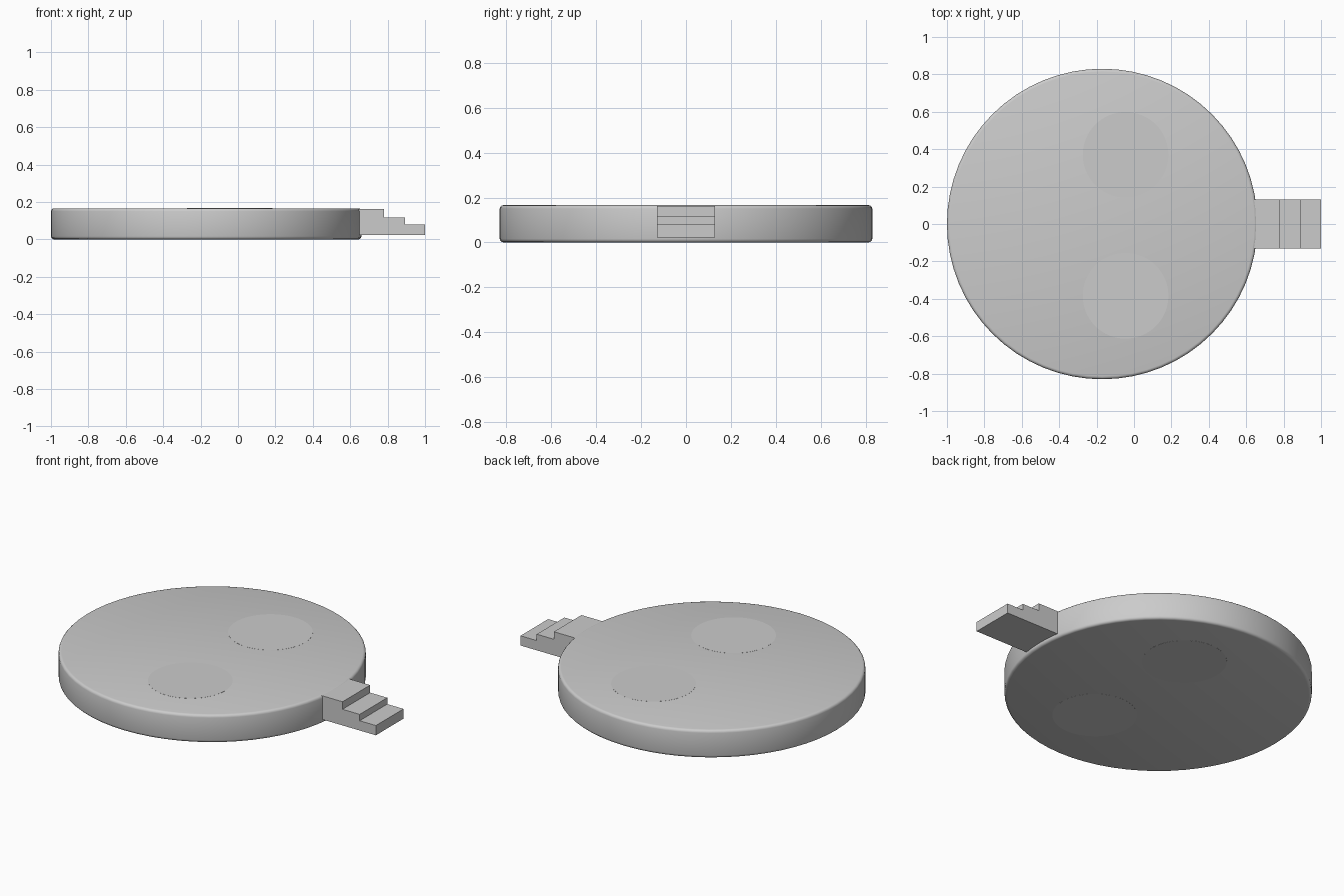
import bpy, bmesh, math

if "Cube" in bpy.data.objects:
    bpy.data.objects.remove(bpy.data.objects["Cube"])

CX, R, H = -0.17, 0.83, 0.166


def finish(name, bm, mat=None, angle=None):
    bmesh.ops.recalc_face_normals(bm, faces=bm.faces)
    me = bpy.data.meshes.new(name)
    bm.to_mesh(me)
    bm.free()
    ob = bpy.data.objects.new(name, me)
    bpy.context.collection.objects.link(ob)
    if mat:
        me.materials.append(mat)
    if angle:
        bpy.ops.object.select_all(action='DESELECT')
        ob.select_set(True)
        bpy.context.view_layer.objects.active = ob
        bpy.ops.object.shade_smooth_by_angle(angle=math.radians(angle))
    return ob


def disc(name, x, y, r, z0, z1, segments, mat=None, bevel=0):
    bm = bmesh.new()
    bmesh.ops.create_cone(bm, cap_ends=True, segments=segments,
                          radius1=r, radius2=r, depth=z1 - z0)
    bmesh.ops.translate(bm, verts=bm.verts, vec=(x, y, (z0 + z1) / 2))
    if bevel:
        rim = [e for e in bm.edges if abs(e.verts[0].co.z - e.verts[1].co.z) < 1e-5]
        bmesh.ops.bevel(bm, geom=rim, offset=bevel, segments=3,
                        profile=0.5, affect='EDGES')
    return finish(name, bm, mat, 40)


# Round platform with softly rounded rims
disc("platform", CX, 0, R, 0, H, 64, bevel=0.016)

# Flush darker inlays, visible on top and underside
dark = bpy.data.materials.new("dark_grey")
dark.diffuse_color = (0.55, 0.55, 0.55, 1)
dark.use_nodes = True
dark.node_tree.nodes["Principled BSDF"].inputs["Base Color"].default_value = dark.diffuse_color
for name, y in (("inlay_back", 0.37), ("inlay_front", -0.384)):
    disc(name, -0.045, y, 0.229, -0.0005, H + 0.0005, 64, dark)

# Three-tread staircase, extruded from its side profile
profile = [(0.62, 0.022), (1.0, 0.022), (1.0, 0.08), (0.893, 0.08),
           (0.893, 0.118), (0.78, 0.118), (0.78, 0.163), (0.62, 0.163)]
bm = bmesh.new()
face = bm.faces.new([bm.verts.new((x, -0.13, z)) for x, z in profile])
ext = bmesh.ops.extrude_face_region(bm, geom=[face], use_keep_orig=True)
bmesh.ops.translate(bm, vec=(0, 0.26, 0),
                    verts=[v for v in ext["geom"] if isinstance(v, bmesh.types.BMVert)])
finish("stairs", bm)
